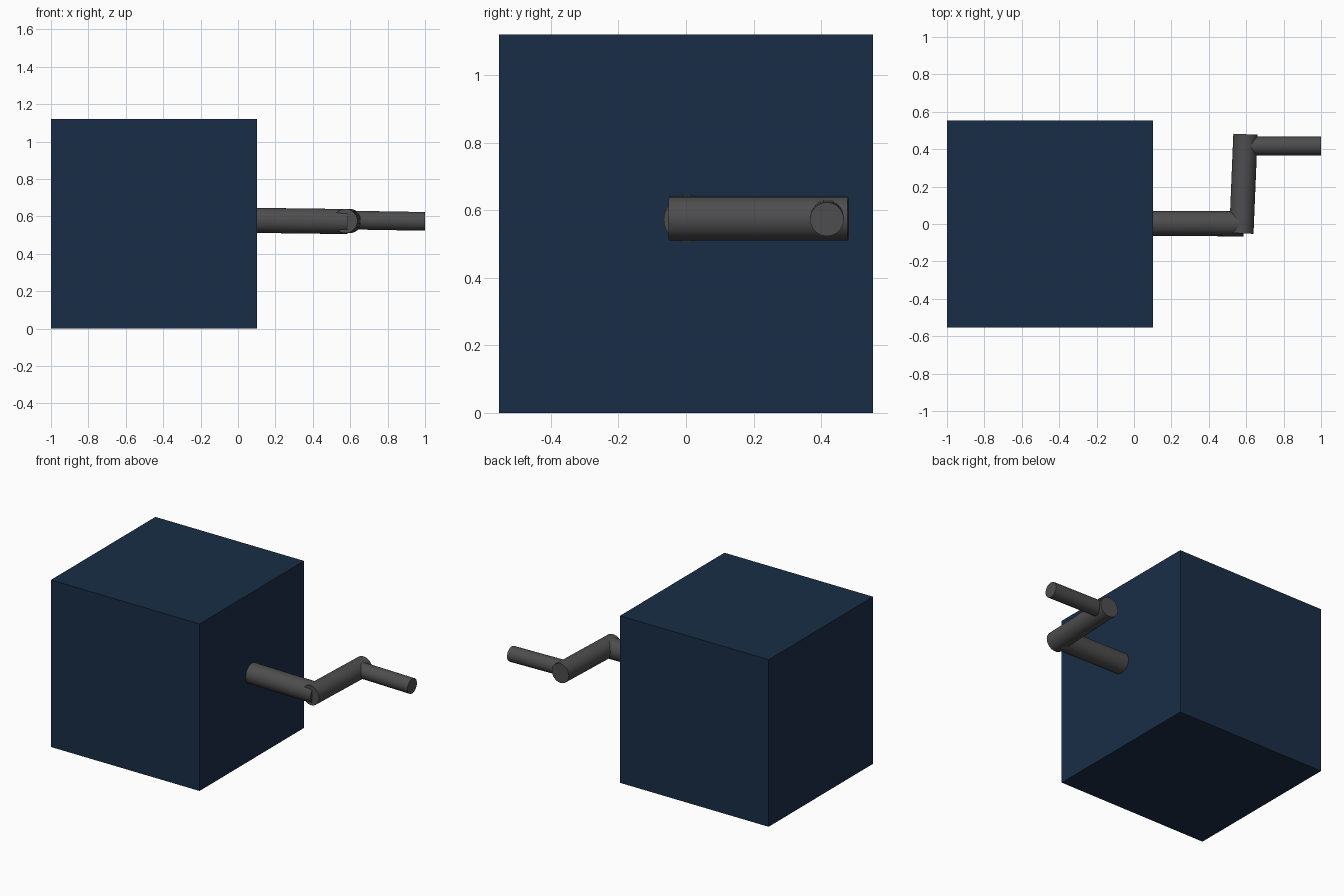
import bpy
from mathutils import Vector

if "Cube" in bpy.data.objects:
    bpy.data.objects.remove(bpy.data.objects["Cube"])


def material(name, color):
    m = bpy.data.materials.new(name)
    m.diffuse_color = color
    m.use_nodes = True
    m.node_tree.nodes["Principled BSDF"].inputs["Base Color"].default_value = m.diffuse_color
    return m


navy = material("navy", (0.01, 0.027, 0.062, 1))
dark_grey = material("dark_grey", (0.075, 0.075, 0.075, 1))


def rod(name, start, end, radius):
    a, b = Vector(start), Vector(end)
    bpy.ops.mesh.primitive_cylinder_add(vertices=32, radius=radius,
                                        depth=(b - a).length, location=(a + b) / 2)
    ob = bpy.context.object
    ob.name = name
    ob.rotation_euler = (b - a).to_track_quat('Z', 'Y').to_euler()
    ob.data.materials.append(dark_grey)
    bpy.ops.object.shade_smooth_by_angle()
    return ob


# Box body
bpy.ops.mesh.primitive_cube_add(size=1, location=(-0.449, 0, 0.56))
body = bpy.context.object
body.name = "box_body"
body.scale = (1.102, 1.106, 1.12)
body.data.materials.append(navy)

# Crank: shaft out of the box, sideways arm, thinner handle
rod("crank_shaft", (0.04, 0.003, 0.579), (0.585, 0.001, 0.572), 0.067)
rod("crank_arm", (0.574, -0.05, 0.575), (0.596, 0.48, 0.575), 0.065)
rod("crank_handle", (0.59, 0.417, 0.580), (1.0, 0.417, 0.573), 0.05)
